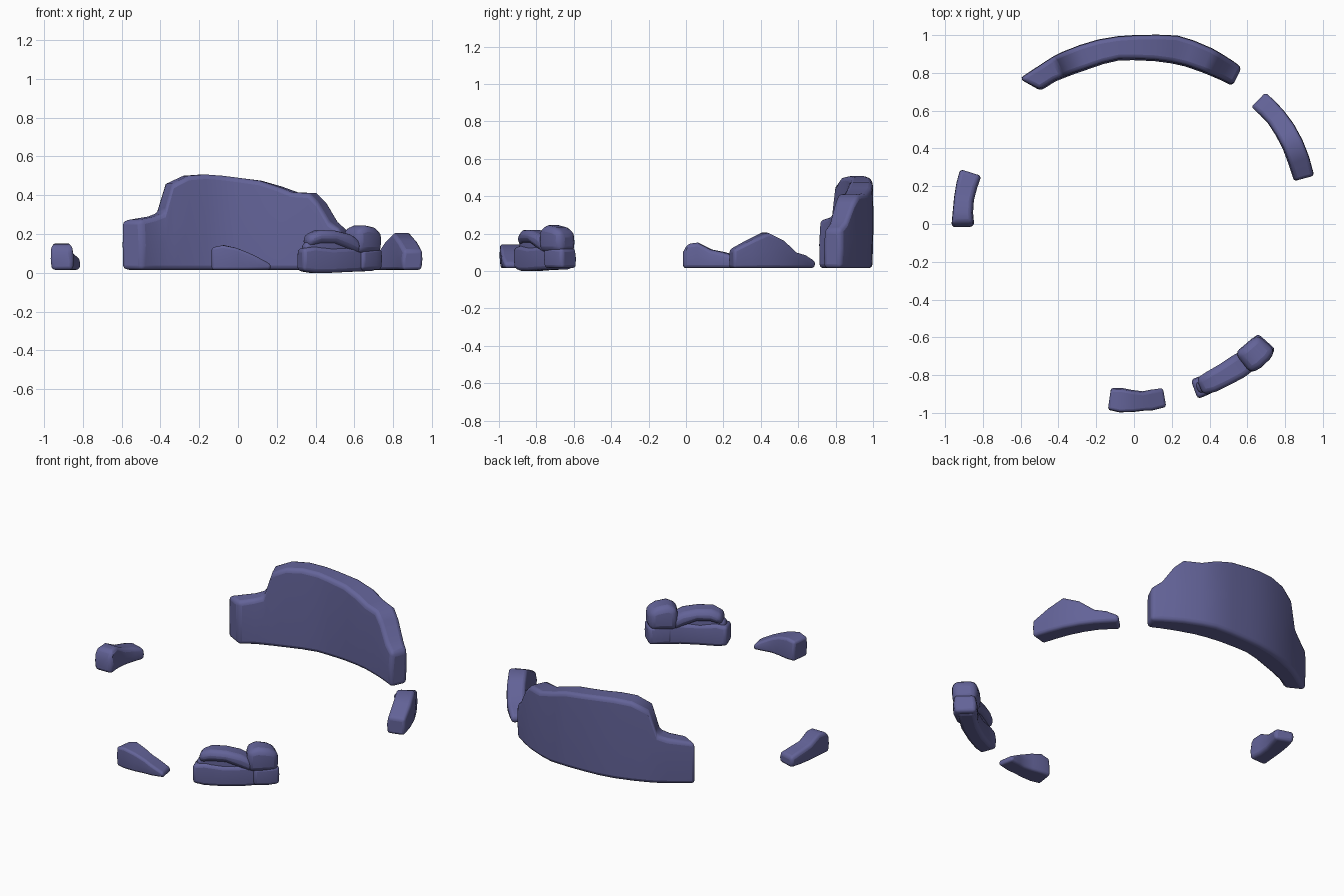
import bpy, bmesh
from math import radians, sin, cos

cube = bpy.data.objects.get("Cube")
if cube:
    bpy.data.objects.remove(cube)

stone = bpy.data.materials.new("slate violet stone")
stone.use_nodes = True
colour = (0.125, 0.125, 0.315, 1)
stone.diffuse_color = colour
bsdf = stone.node_tree.nodes["Principled BSDF"]
bsdf.inputs["Base Color"].default_value = colour
bsdf.inputs["Roughness"].default_value = 0.9

GROUND = 0.015


def polar(angle, radius, z):
    return (radius * cos(radians(angle)), radius * sin(radians(angle)), z)


def ring_wall(name, stations, skew=(0, 0), bevel=0.022):
    """Loft a wall along the ring; station = angle, inner, outer radius, top, optional bottom."""
    bm = bmesh.new()
    rings = []
    for i, (angle, inner, outer, top, *low) in enumerate(stations):
        bottom = low[0] if low else GROUND
        lean = skew[0] if i == 0 else skew[1] if i == len(stations) - 1 else 0
        middle = (bottom + top) / 2
        out = angle + lean
        section = [(angle, inner, bottom), (angle, inner - 0.003, middle),
                   (angle, inner + 0.006, top), (out, outer - 0.003, top),
                   (out, outer, middle), (out, outer - 0.006, bottom)]
        rings.append([bm.verts.new(polar(*p)) for p in section])
    for a, b in zip(rings, rings[1:]):
        for k in range(len(a)):
            n = (k + 1) % len(a)
            bm.faces.new((a[k], a[n], b[n], b[k]))
    bm.faces.new(rings[0])
    bm.faces.new(rings[-1][::-1])
    bmesh.ops.recalc_face_normals(bm, faces=bm.faces)
    mesh = bpy.data.meshes.new(name)
    bm.to_mesh(mesh)
    bm.free()
    obj = bpy.data.objects.new(name, mesh)
    bpy.context.collection.objects.link(obj)
    mesh.materials.append(stone)
    # Worn, rounded edges
    mod = obj.modifiers.new("worn edges", "BEVEL")
    mod.width = bevel
    mod.segments = 3
    mod.limit_method = "ANGLE"
    mod.angle_limit = radians(50)
    bpy.ops.object.select_all(action="DESELECT")
    bpy.context.view_layer.objects.active = obj
    obj.select_set(True)
    bpy.ops.object.shade_smooth_by_angle(angle=radians(50))
    return obj


# Tall back wall
ring_wall("back_wall", [
    (125, .864, .98, .27), (119, .865, .98, .29), (115.5, .86, .985, .31),
    (112.5, .858, .987, .46), (107, .857, .99, .5), (101, .865, .995, .507),
    (95, .873, .998, .5), (90, .87, 1.0, .49), (83, .872, 1.01, .475),
    (77, .876, 1.024, .445), (72, .88, 1.022, .415), (66, .883, 1.018, .41),
    (63, .886, 1.014, .365), (59, .892, 1.01, .265), (54.5, .9, 1.007, .22),
], skew=(3.2, 1))

# Low wall on the left side
ring_wall("left_wall", [
    (45, .88, .985, .055), (41, .885, .99, .085), (37, .89, .995, .1),
    (32, .888, .998, .165), (26.5, .885, .997, .205), (21, .88, .993, .165),
    (15, .88, .988, .115),
], bevel=.016)

# Small wall on the right side
ring_wall("right_wall", [
    (162.5, .85, .965, .08), (167, .855, .965, .1), (171.5, .86, .963, .115),
    (176, .857, .962, .152), (179.5, .85, .965, .145), (181, .852, .966, .1),
], bevel=.018)

# Small front wall
ring_wall("front_wall", [
    (-98, .88, .993, .13), (-94.5, .873, 1.0, .142), (-90.5, .882, .996, .128),
    (-87, .89, .99, .105), (-84.5, .885, .992, .085), (-80, .885, .983, .045),
], bevel=.016)

# Front left ruin: base course, draped cap slab and end boulder
ring_wall("ruin_base", [
    (-70, .88, .987, .125, .01), (-66, .882, .985, .135, 0), (-60, .885, .985, .125, 0),
    (-53, .885, .99, .13, .005), (-43, .885, .99, .13, .01),
], bevel=.02)
ring_wall("ruin_core", [
    (-69, .9, .965, .15), (-64, .9, .97, .185), (-56, .9, .975, .17), (-46, .9, .975, .18),
], bevel=.02)
ring_wall("ruin_cap_slab", [
    (-68, .885, .975, .195, .13), (-64, .875, .988, .22, .15),
    (-59, .873, .992, .218, .15), (-54, .873, 1.0, .2, .12), (-50, .88, 1.0, .165, .09),
], bevel=.026)
ring_wall("ruin_end_boulder", [
    (-52, .868, 1.005, .225, .1), (-48.5, .87, 1.015, .245, .1),
    (-45, .872, 1.015, .235, .1), (-41.8, .879, 1.005, .21, .1),
], bevel=.032)
ring_wall("ruin_end_footing", [
    (-50, .88, 1.0, .12), (-45, .875, 1.01, .125), (-41.5, .88, 1.0, .12),
], bevel=.018)
